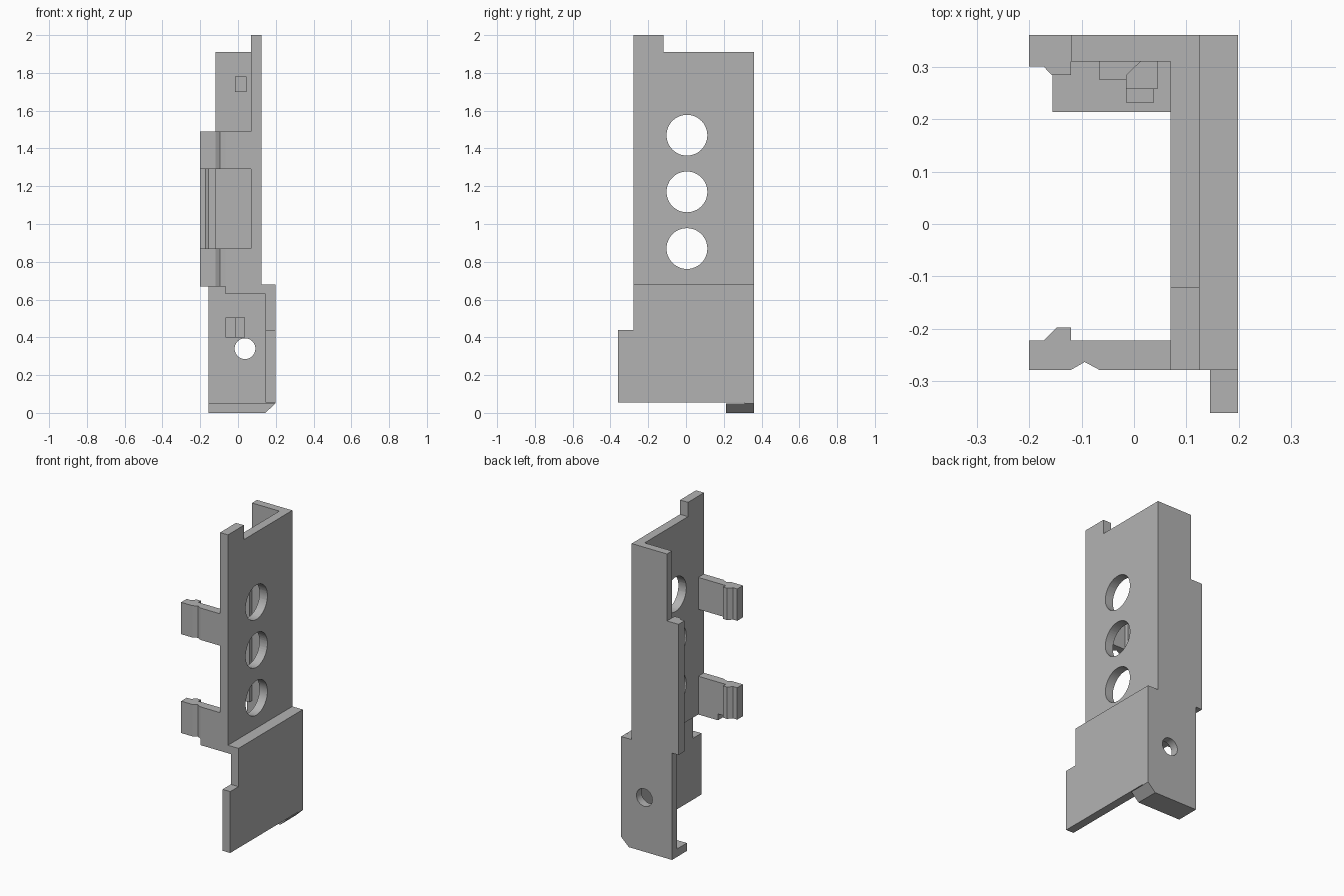
import bpy, bmesh, math
from mathutils import Matrix, Vector

cube = bpy.data.objects.get("Cube")
if cube:
    bpy.data.objects.remove(cube, do_unlink=True)

grey = bpy.data.materials.new("plain grey")
grey.use_nodes = True
grey.diffuse_color = (0.45, 0.45, 0.45, 1)
grey.node_tree.nodes["Principled BSDF"].inputs["Base Color"].default_value = (0.45, 0.45, 0.45, 1)

# Where each profile's two coordinates and its extrusion go
PLACE = {
    "x": lambda a, b, d: (d, a, b),
    "y": lambda a, b, d: (a, d, b),
    "z": lambda a, b, d: (a, b, d),
}


def finish(name, bm):
    bmesh.ops.recalc_face_normals(bm, faces=bm.faces)
    mesh = bpy.data.meshes.new(name)
    bm.to_mesh(mesh)
    bm.free()
    mesh.materials.append(grey)
    obj = bpy.data.objects.new(name, mesh)
    bpy.context.collection.objects.link(obj)
    return obj


def prism(name, axis, profile, start, end):
    """Extrude a flat outline along one axis."""
    bm = bmesh.new()
    face = bm.faces.new([bm.verts.new(PLACE[axis](a, b, start)) for a, b in profile])
    moved = bmesh.ops.extrude_face_region(bm, geom=[face])["geom"]
    bmesh.ops.translate(bm, vec=Vector(PLACE[axis](0, 0, end - start)),
                        verts=[v for v in moved if isinstance(v, bmesh.types.BMVert)])
    return finish(name, bm)


def rect(a0, a1, b0, b1):
    return [(a0, b0), (a1, b0), (a1, b1), (a0, b1)]


def drill(obj, axis, centre, radius):
    """Cut a round hole through a part."""
    turn = Matrix.Rotation(math.pi / 2, 4, "Y" if axis == "x" else "X")
    bm = bmesh.new()
    bmesh.ops.create_cone(bm, cap_ends=True, segments=48, radius1=radius, radius2=radius,
                          depth=0.3, matrix=Matrix.Translation(centre) @ turn)
    cutter = finish("hole_cutter", bm)
    cutter.hide_render = True
    mod = obj.modifiers.new("hole", "BOOLEAN")
    mod.operation, mod.solver, mod.object = "DIFFERENCE", "EXACT", cutter
    bpy.ops.object.select_all(action="DESELECT")
    obj.select_set(True)
    bpy.context.view_layer.objects.active = obj
    bpy.ops.object.modifier_apply(modifier=mod.name)
    bpy.data.objects.remove(cutter, do_unlink=True)
    bpy.ops.object.shade_smooth_by_angle(angle=math.radians(30))


FRONT, INNER, BACK = -0.278, 0.31, 0.36

# Back wall with its screw hole
back_wall = prism("back_wall", "y", [
    (-0.155, 0.05), (0.198, 0.05), (0.198, 0.68), (0.125, 0.68), (0.125, 1.91),
    (-0.12, 1.91), (-0.12, 0.67), (-0.155, 0.67)], INNER, BACK)
drill(back_wall, "y", (0.037, 0.335, 0.34), 0.055)

# Long catch along the free edge of the back wall
prism("back_wall_lip", "z", [
    (-0.2, BACK), (-0.2, 0.3), (-0.172, 0.3), (-0.157, 0.284), (-0.12, 0.284),
    (-0.12, BACK)], 0.67, 1.49)

# Foot with a bevelled outer corner
prism("foot", "y", [(-0.155, 0), (0.145, 0), (0.198, 0.05), (-0.155, 0.05)], 0.213, BACK)

# Side plate with three round openings
side_plate = prism("side_plate", "x", [
    (FRONT, 0.68), (INNER, 0.68), (INNER, 1.91), (-0.12, 1.91), (-0.12, 2), (FRONT, 2)],
    0.07, 0.125)
for z in (0.87, 1.17, 1.47):
    drill(side_plate, "x", (0.1, 0.005, z), 0.108)

# Step joining the side plate to the offset skirt below
prism("step", "z", rect(0.07, 0.198, FRONT, INNER), 0.63, 0.68)
prism("skirt", "x", [
    (-0.36, 0.055), (INNER, 0.055), (INNER, 0.63), (FRONT, 0.63), (FRONT, 0.44),
    (-0.36, 0.44)], 0.145, 0.198)

# Two clip arms, grooved outside and hooked inside
arm = [(-0.2, FRONT), (-0.12, FRONT), (-0.094, -0.263), (-0.066, FRONT), (0.07, FRONT),
       (0.07, -0.222), (-0.12, -0.222), (-0.12, -0.197), (-0.147, -0.197),
       (-0.172, -0.222), (-0.2, -0.222)]
for name, z in (("lower_arm", 0.67), ("upper_arm", 1.29)):
    prism(name, "z", arm, z, z + 0.2)
prism("lower_arm_root", "z", rect(-0.066, 0.07, FRONT, -0.222), 0.63, 0.67)

# Small hooks on the inside of the back wall
prism("upper_hook", "z", [
    (-0.015, 0.257), (0.045, 0.257), (0.045, INNER), (0.012, INNER), (-0.015, 0.284)],
    1.7, 1.78)
prism("lower_hook", "z", [
    (-0.067, INNER), (-0.067, 0.275), (-0.015, 0.275), (-0.015, 0.232), (0.038, 0.232),
    (0.038, INNER)], 0.4, 0.505)
